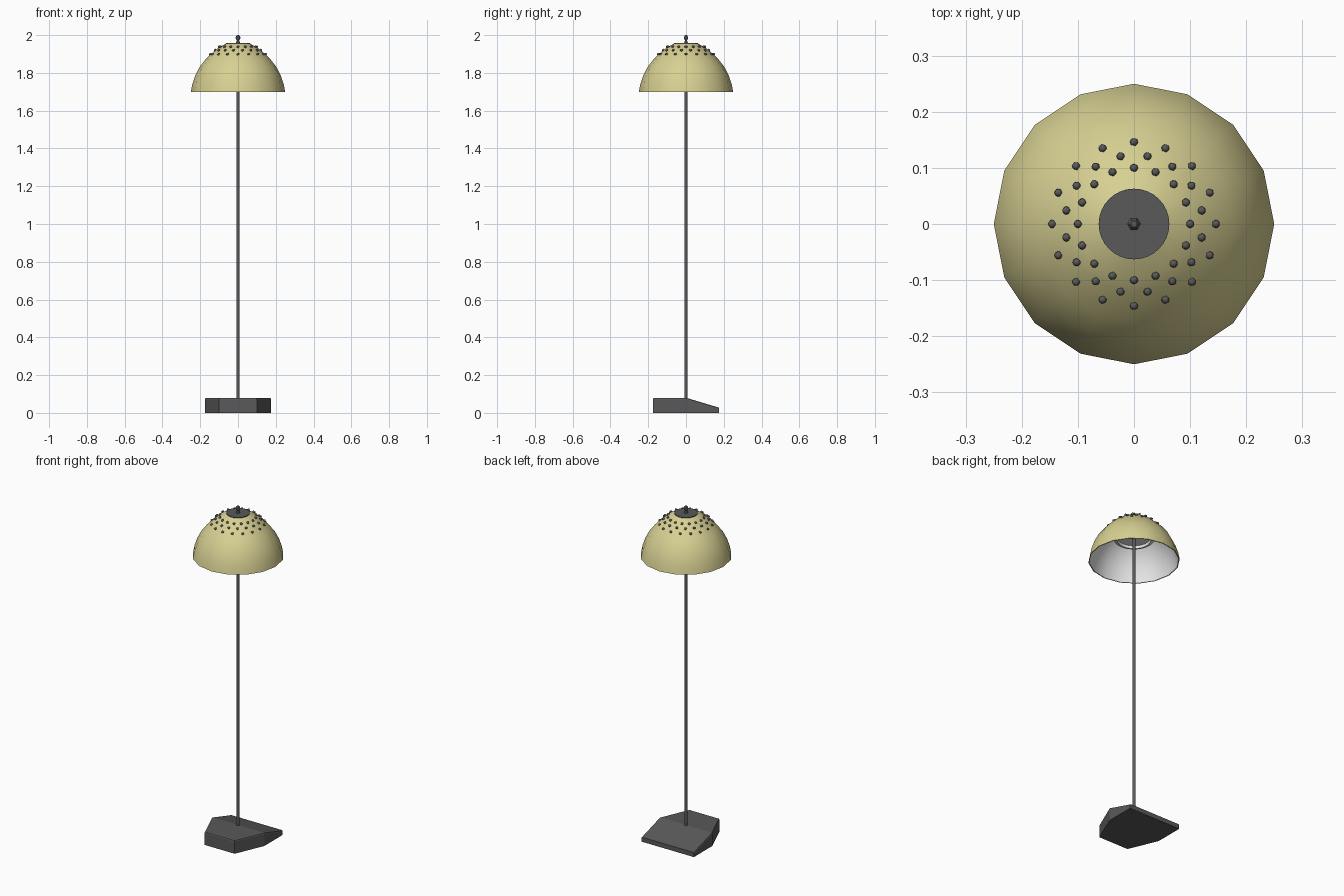
import bpy, bmesh, math
from mathutils import Vector

cube = bpy.data.objects.get("Cube")
if cube:
    bpy.data.objects.remove(cube, do_unlink=True)


def material(name, rgb):
    m = bpy.data.materials.new(name)
    m.use_nodes = True
    m.diffuse_color = (*rgb, 1)
    m.node_tree.nodes["Principled BSDF"].inputs["Base Color"].default_value = (*rgb, 1)
    return m


YELLOW = material("pale yellow", (0.68, 0.63, 0.29))
WHITE = material("white lining", (0.8, 0.8, 0.8))
DARK = material("dark grey metal", (0.1, 0.1, 0.1))


def finish(name, bm, *mats, angle=None):
    bmesh.ops.recalc_face_normals(bm, faces=bm.faces)
    mesh = bpy.data.meshes.new(name)
    bm.to_mesh(mesh)
    bm.free()
    obj = bpy.data.objects.new(name, mesh)
    bpy.context.collection.objects.link(obj)
    for m in mats:
        mesh.materials.append(m)
    if angle is not None:
        bpy.ops.object.select_all(action='DESELECT')
        obj.select_set(True)
        bpy.context.view_layer.objects.active = obj
        bpy.ops.object.shade_smooth_by_angle(angle=math.radians(angle))
    return obj


def lathe(name, profile, sides, *mats, angle=35, closed=False):
    """Turn a (radius, z) profile round the z axis."""
    bm = bmesh.new()
    verts = [bm.verts.new((r, 0, z)) for r, z in profile]
    pairs = list(zip(verts, verts[1:]))
    if closed:
        pairs.append((verts[-1], verts[0]))
    edges = [bm.edges.new(p) for p in pairs]
    bmesh.ops.spin(bm, geom=verts + edges, axis=(0, 0, 1), cent=(0, 0, 0),
                   angle=math.tau, steps=sides)
    bmesh.ops.remove_doubles(bm, verts=bm.verts, dist=0.0002)
    return finish(name, bm, *mats, angle=angle)


# Wedge base: flat at the front, sloping down to the back
half = [(0.1, -0.175), (0.175, 0), (0.175, 0.175)]
outline = half + [(-x, y) for x, y in reversed(half)]
bm = bmesh.new()
low = [bm.verts.new((x, y, 0)) for x, y in outline]
high = [bm.verts.new((x, y, 0.08 - max(y, 0) * 0.3)) for x, y in outline]
bm.faces.new(reversed(low))
for i in range(6):
    j = (i + 1) % 6
    bm.faces.new((low[i], low[j], high[j], high[i]))
bm.faces.new((high[0], high[1], high[4], high[5]))
bm.faces.new((high[1], high[2], high[3], high[4]))
rim = [e for e in bm.edges if all(v in high for v in e.verts) and len(e.link_faces) == 2
       and any(abs(f.calc_center_median().z - 0.04) < 0.02 and
               all(v in low or v in high for v in f.verts) and
               any(v in low for v in f.verts) for f in e.link_faces)]
bmesh.ops.bevel(bm, geom=rim, offset=0.008, segments=2, profile=0.5, affect='EDGES')
finish("base", bm, DARK)

# Pole
lathe("pole", [(0, 0.06), (0.009, 0.06), (0.009, 1.955), (0, 1.955)], 12, DARK)

# Dome shade: yellow outside, white inside
outer = [(0.25, 1.70), (0.242, 1.74), (0.227, 1.785), (0.204, 1.83), (0.175, 1.868),
         (0.145, 1.898), (0.122, 1.919), (0.1, 1.936), (0.06, 1.957)]
inner = [(r - 0.005, z - 0.004 * (i > 0)) for i, (r, z) in enumerate(outer)]
shade = lathe("shade", outer + inner[::-1], 16, YELLOW, WHITE, angle=40, closed=True)
focus = Vector((0, 0, 1.70))
for p in shade.data.polygons:
    if p.normal.dot(p.center - focus) < 0 and p.normal.z > -0.98:
        p.material_index = 1

# Cap disc and finial on top
lathe("cap", [(0, 1.952), (0.063, 1.952), (0.063, 1.959), (0, 1.959)], 32, DARK)
lathe("finial", [(0, 1.955), (0.012, 1.958), (0.006, 1.973), (0.012, 1.981),
                 (0.012, 1.991), (0.006, 2.0), (0, 2.0)], 6, DARK, angle=50)

# Lamp holder with a recessed ring, under the dome
lathe("lamp_holder", [(0, 1.925), (0.085, 1.925), (0.11, 1.86), (0.11, 1.835),
                      (0.092, 1.83), (0.088, 1.845), (0, 1.845)], 32, WHITE)

# Three staggered rings of studs
bm = bmesh.new()
for radius, z, shift in ((0.1, 1.938, 0), (0.123, 1.92, 0.5), (0.146, 1.899, 0)):
    for i in range(16):
        a = math.tau * (i + shift) / 16
        new = bmesh.ops.create_icosphere(bm, subdivisions=1, radius=0.008)["verts"]
        bmesh.ops.translate(bm, verts=new,
                            vec=(radius * math.cos(a), radius * math.sin(a), z))
finish("studs", bm, DARK, angle=60)
